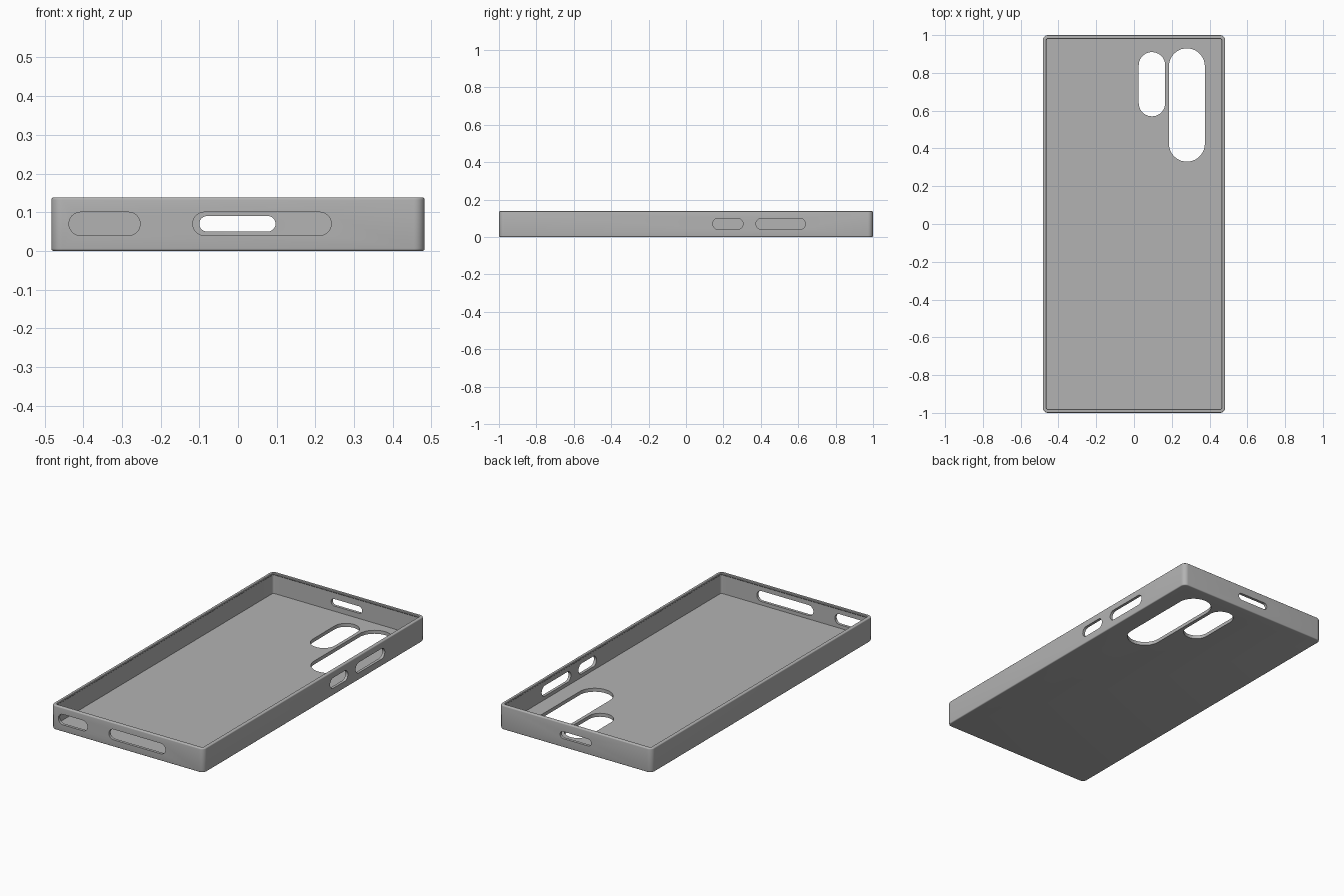
import bpy, bmesh
from math import sin, cos, pi
from mathutils import Vector, Matrix

cube = bpy.data.objects.get("Cube")
if cube:
    bpy.data.objects.remove(cube, do_unlink=True)

HALF_X, HALF_Y, HEIGHT = 0.4825, 1.0, 0.138
CORNER, FILLET, LIP, WALL, FLOOR = 0.028, 0.006, 0.02, 0.016, 0.02

grey = bpy.data.materials.new("matte grey")
grey.use_nodes = True
colour = (0.45, 0.45, 0.45, 1)
grey.diffuse_color = colour
grey.node_tree.nodes["Principled BSDF"].inputs["Base Color"].default_value = colour


def rounded_rect(hx, hy, r, segs=8):
    """Counter-clockwise outline of a rectangle with round corners."""
    points = []
    for quarter, (sx, sy) in enumerate([(1, 1), (-1, 1), (-1, -1), (1, -1)]):
        for i in range(segs + 1):
            a = (quarter + i / segs) * pi / 2
            points.append((sx * (hx - r) + r * cos(a), sy * (hy - r) + r * sin(a)))
    return points


def loft(name, outlines):
    """Skin a stack of outlines, given as (points, z), and cap both ends."""
    bm = bmesh.new()
    rings = [[bm.verts.new((x, y, z)) for x, y in pts] for pts, z in outlines]
    for low, high in zip(rings, rings[1:]):
        for i in range(len(low)):
            j = (i + 1) % len(low)
            bm.faces.new((low[i], low[j], high[j], high[i]))
    bm.faces.new(rings[0][::-1])
    bm.faces.new(rings[-1])
    bmesh.ops.recalc_face_normals(bm, faces=bm.faces)
    mesh = bpy.data.meshes.new(name)
    bm.to_mesh(mesh)
    bm.free()
    mesh.materials.append(grey)
    obj = bpy.data.objects.new(name, mesh)
    bpy.context.collection.objects.link(obj)
    return obj


# Wall section as (inset, z): outer bottom fillet, outer top fillet, inner lip, floor
steps = [i * pi / 8 for i in range(5)]
section = [(FILLET * (1 - sin(a)), FILLET * (1 - cos(a))) for a in steps]
section += [(FILLET * (1 - cos(a)), HEIGHT - FILLET * (1 - sin(a))) for a in steps]
section += [(LIP - 0.003, HEIGHT), (LIP, HEIGHT - 0.003), (LIP, HEIGHT - 0.008),
            (WALL, HEIGHT - 0.012), (WALL, FLOOR)]
case = loft("phone_case", [
    (rounded_rect(HALF_X - d, HALF_Y - d, max(CORNER - d, 0.008)), z)
    for d, z in section])


def cut_slot(name, u, v, axis, side=1):
    """Cut a round-ended slot spanning u and v through the panel facing an axis."""
    hu, hv = (u[1] - u[0]) / 2, (v[1] - v[0]) / 2
    outline = rounded_rect(hu, hv, min(hu, hv) * 0.999, 10)
    cutter = loft(name, [(outline, -0.06), (outline, 0.06)])
    cu, cv = sum(u) / 2, sum(v) / 2
    if axis == "z":
        cutter.location = (cu, cv, -0.02)
    elif axis == "y":
        cutter.matrix_world = Matrix.Translation((cu, side * HALF_Y, cv)) @ Matrix.Rotation(pi / 2, 4, "X")
    else:
        turn = Matrix((Vector((0, 0, 1)), Vector((1, 0, 0)), Vector((0, 1, 0)))).to_4x4()
        cutter.matrix_world = Matrix.Translation((side * HALF_X, cu, cv)) @ turn
    cutter.hide_render = True
    mod = case.modifiers.new(name, "BOOLEAN")
    mod.operation = "DIFFERENCE"
    mod.solver = "EXACT"
    mod.object = cutter
    return cutter


side_z = (0.04, 0.10)
cutters = [
    cut_slot("small_camera_opening", (0.025, 0.165), (0.57, 0.91), "z"),
    cut_slot("large_camera_opening", (0.185, 0.375), (0.33, 0.93), "z"),
    cut_slot("small_button_slot", (0.143, 0.305), side_z, "x"),
    cut_slot("large_button_slot", (0.374, 0.638), side_z, "x"),
    cut_slot("front_speaker_slot", (-0.437, -0.253), side_z, "y", -1),
    cut_slot("front_port_slot", (-0.117, 0.241), side_z, "y", -1),
    cut_slot("back_slot", (-0.10, 0.097), (0.05, 0.09), "y", 1),
]

# Apply the cuts, remove the cutters and shade the round edges smooth
bpy.ops.object.select_all(action="DESELECT")
case.select_set(True)
bpy.context.view_layer.objects.active = case
for mod in list(case.modifiers):
    bpy.ops.object.modifier_apply(modifier=mod.name)
for cutter in cutters:
    bpy.data.objects.remove(cutter, do_unlink=True)
bpy.ops.object.shade_smooth_by_angle()
